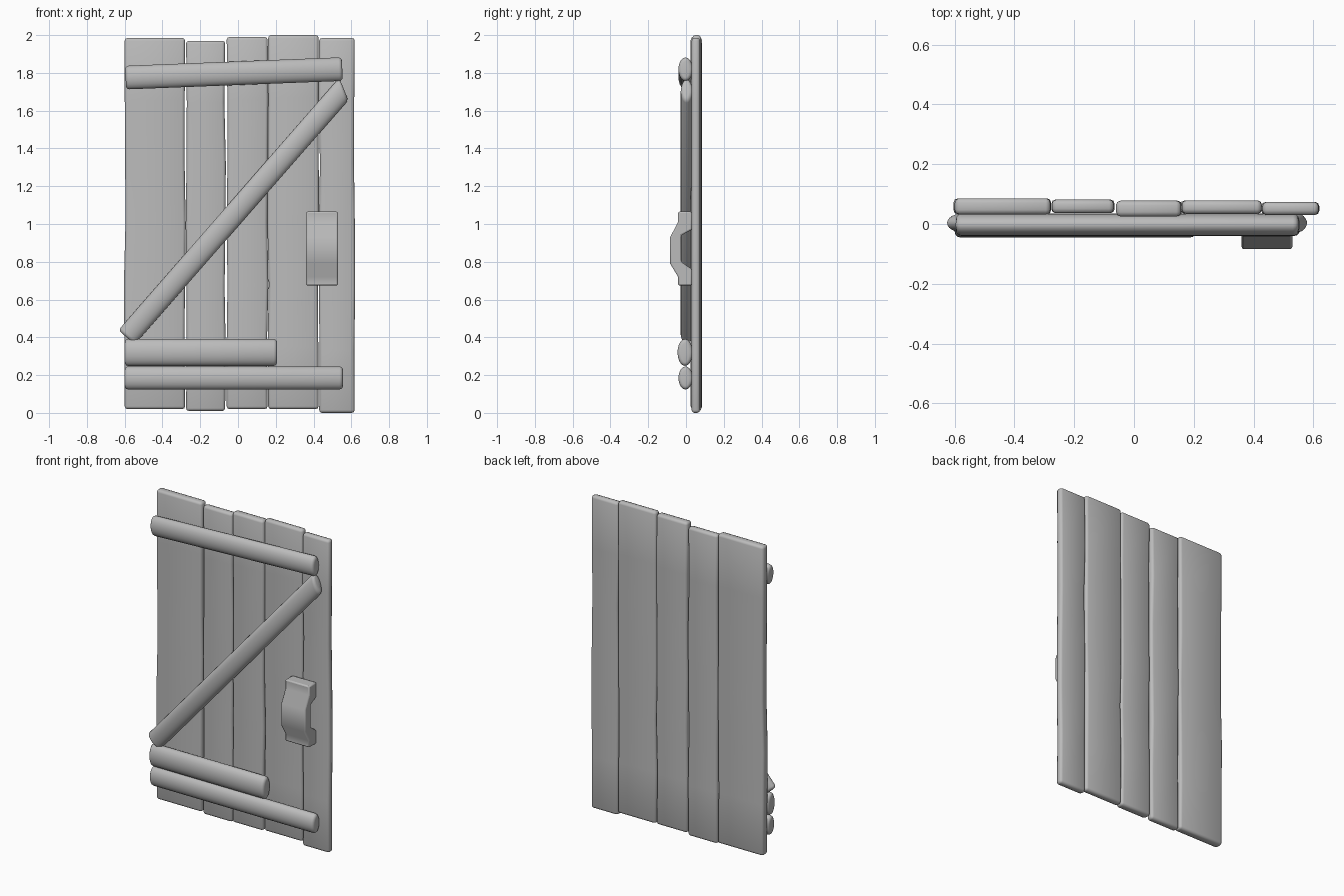
import bpy, bmesh, math, random
from mathutils import Matrix, Vector

random.seed(4)
default = bpy.data.objects.get("Cube")
if default:
    bpy.data.objects.remove(default)

grey = bpy.data.materials.new("plain grey")
grey.use_nodes = True
COLOUR = (0.5, 0.5, 0.5, 1)
grey.diffuse_color = COLOUR
grey.node_tree.nodes["Principled BSDF"].inputs["Base Color"].default_value = COLOUR


def finish(name, bm, bevel, segments, angle=None):
    """Turn a bmesh into a bevelled, smooth object."""
    bmesh.ops.recalc_face_normals(bm, faces=bm.faces)
    mesh = bpy.data.meshes.new(name)
    bm.to_mesh(mesh)
    bm.free()
    mesh.materials.append(grey)
    mesh.shade_smooth()
    obj = bpy.data.objects.new(name, mesh)
    bpy.context.collection.objects.link(obj)
    mod = obj.modifiers.new("soft edges", "BEVEL")
    mod.width = bevel
    mod.segments = segments
    mod.limit_method = "ANGLE"
    mod.angle_limit = math.radians(40)
    if angle:
        bpy.ops.object.select_all(action="DESELECT")
        obj.select_set(True)
        bpy.context.view_layer.objects.active = obj
        bpy.ops.object.shade_smooth_by_angle(angle=math.radians(angle))
    return obj


def loft(bm, rings):
    """Skin a list of rings and cap both ends."""
    loops = [[bm.verts.new(p) for p in ring] for ring in rings]
    n = len(loops[0])
    for low, high in zip(loops, loops[1:]):
        for i in range(n):
            j = (i + 1) % n
            bm.faces.new((low[i], low[j], high[j], high[i]))
    bm.faces.new(loops[0])
    bm.faces.new(loops[-1])


def plank(name, x0, x1, y0, y1, z0, z1):
    """Upright board whose long edges waver a little."""
    bm = bmesh.new()
    rings = []
    steps = 6
    for k in range(steps + 1):
        z = z0 + (z1 - z0) * k / steps
        wobble = 0 if k in (0, steps) else 0.005
        a = x0 + random.uniform(-wobble, wobble)
        b = x1 + random.uniform(-wobble, wobble)
        rings.append([(a, y0, z), (b, y0, z), (b, y1, z), (a, y1, z)])
    loft(bm, rings)
    return finish(name, bm, 0.015, 2)


def bar(name, start, end, height, y0, y1, skew=0):
    """Oval rail between two (x, z) points, with an optional slanted far end."""
    a, b = Vector((start[0], 0, start[1])), Vector((end[0], 0, end[1]))
    along = (b - a).normalized()
    up = Vector((-along.z, 0, along.x))
    rings = []
    for point, slant in ((a, 0), (b, skew)):
        ring = []
        for i in range(20):
            t = math.tau * i / 20
            rise = math.cos(t) * height / 2
            depth = (y0 + y1) / 2 + math.sin(t) * (y1 - y0) / 2
            ring.append(point + up * rise + along * slant * rise + Vector((0, depth, 0)))
        rings.append(ring)
    bm = bmesh.new()
    loft(bm, rings)
    return finish(name, bm, 0.018, 3)


# Upright boards: x range, y range, z range
boards = [
    (-0.6, -0.28, 0.032, 0.086, 0.02, 1.985),
    (-0.275, -0.068, 0.036, 0.082, 0.01, 1.97),
    (-0.06, 0.157, 0.025, 0.078, 0.02, 1.99),
    (0.16, 0.427, 0.034, 0.079, 0.02, 2.0),
    (0.43, 0.618, 0.03, 0.074, 0.0, 1.985),
]
for number, size in enumerate(boards, 1):
    plank(f"door_plank_{number}", *size)

# Rails and the diagonal brace across the front
bar("top_rail", (-0.595, 1.775), (0.552, 1.82), 0.125, -0.04, 0.035)
bar("short_rail", (-0.6, 0.32), (0.207, 0.32), 0.142, -0.045, 0.035)
bar("bottom_rail", (-0.6, 0.185), (0.555, 0.185), 0.122, -0.04, 0.035)
bar("diagonal_brace", (-0.59, 0.40), (0.56, 1.715), 0.115, -0.028, 0.035, 0.5)

# Handle: bracket outline in (y, z), extruded across x
outline = [(0.032, 0.675), (-0.042, 0.675), (-0.042, 0.72), (-0.084, 0.79),
           (-0.084, 0.93), (-0.042, 1.01), (-0.042, 1.065), (0.032, 1.065),
           (0.032, 0.97), (-0.025, 0.94), (-0.025, 0.8), (0.032, 0.76)]
bm = bmesh.new()
loft(bm, [[(x, y, z) for y, z in outline] for x in (0.36, 0.53)])
finish("door_handle", bm, 0.008, 2, 40)
